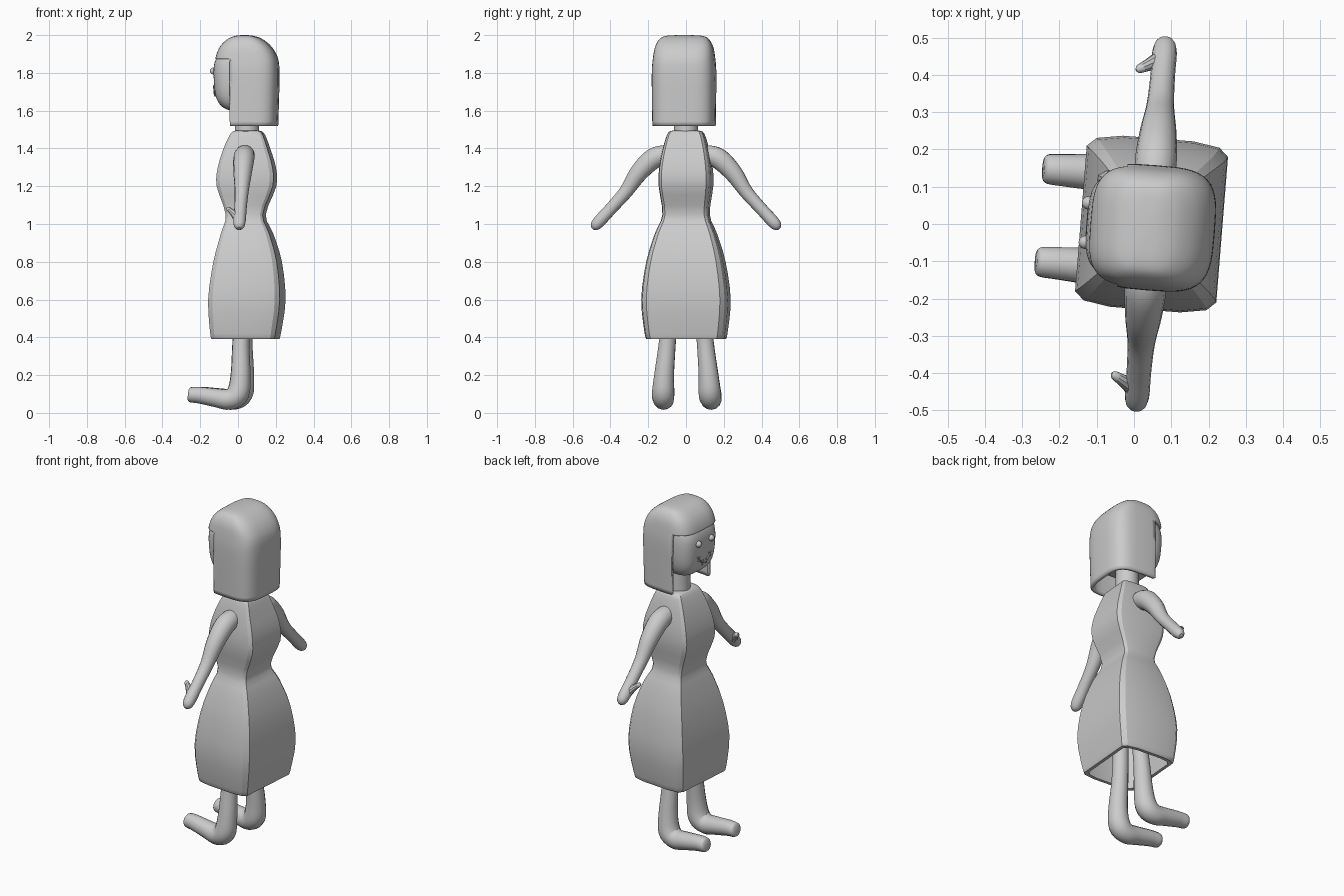
import bpy, bmesh, math
from mathutils import Matrix, Vector

if "Cube" in bpy.data.objects:
    bpy.data.objects.remove(bpy.data.objects["Cube"])

# The figure looks toward -x and is turned slightly about z
PLACE = Matrix.Translation((0.045, 0, 0)) @ Matrix.Rotation(math.radians(-4.6), 4, 'Z')
HEAD = Matrix.Translation((0, -0.01, 0)) @ PLACE


def finish(name, bm, place=PLACE, angle=35, thickness=0):
    bmesh.ops.recalc_face_normals(bm, faces=bm.faces)
    me = bpy.data.meshes.new(name)
    bm.to_mesh(me)
    bm.free()
    ob = bpy.data.objects.new(name, me)
    bpy.context.collection.objects.link(ob)
    ob.matrix_world = place
    if thickness:
        m = ob.modifiers.new("shell", 'SOLIDIFY')
        m.thickness, m.offset = thickness, -1
    bpy.ops.object.select_all(action='DESELECT')
    bpy.context.view_layer.objects.active = ob
    ob.select_set(True)
    bpy.ops.object.shade_smooth_by_angle(angle=math.radians(angle))
    return ob


def spline(rows, steps):
    """Catmull-Rom smoothing of a list of tuples."""
    vs = [Vector(r) for r in rows]
    out = []
    for i in range(len(vs) - 1):
        p0, p1, p2, p3 = vs[max(i - 1, 0)], vs[i], vs[i + 1], vs[min(i + 2, len(vs) - 1)]
        for k in range(steps):
            t = k / steps
            out.append(0.5 * (2 * p1 + (p2 - p0) * t + (2 * p0 - 5 * p1 + 4 * p2 - p3) * t * t
                              + (3 * p1 - p0 - 3 * p2 + p3) * t ** 3))
    return out + [vs[-1]]


def skin(bm, loops, cap_start=True, cap_end=True):
    rings = [[bm.verts.new(p) for p in loop] for loop in loops]
    n = len(rings[0])
    for a, b in zip(rings, rings[1:]):
        for i in range(n):
            bm.faces.new((a[i], a[(i + 1) % n], b[(i + 1) % n], b[i]))
    if cap_start:
        bm.faces.new(rings[0])
    if cap_end:
        bm.faces.new(rings[-1])


def loft(section, rows, cap_start=True, cap_end=True):
    """rows: z, half depth, half width, centre x"""
    bm = bmesh.new()
    skin(bm, [[(c + a * s, b * t, z) for s, t in section] for z, a, b, c in rows], cap_start, cap_end)
    return bm


def tube(bm, rows, steps=5, sides=14):
    """rows: x, y, z, radius"""
    pts = spline(rows, steps)
    ref, loops = Vector((1, 0, 0)), []
    side = None
    for i, p in enumerate(pts):
        d = (pts[min(i + 1, len(pts) - 1)] - pts[max(i - 1, 0)]).to_3d().normalized()
        if side is None:
            side = ref if abs(d.x) < 0.9 else Vector((0, 1, 0))
        side = (side - d * side.dot(d)).normalized()
        up = d.cross(side)
        loops.append([p.to_3d() + p[3] * (math.cos(w) * side + math.sin(w) * up)
                      for w in (2 * math.pi * k / sides for k in range(sides))])
    skin(bm, loops)


def superellipse(n, power):
    out = []
    for i in range(n):
        w = 2 * math.pi * i / n
        c, s = math.cos(w), math.sin(w)
        out.append((math.copysign(abs(c) ** (2 / power), c), math.copysign(abs(s) ** (2 / power), s)))
    return out


ROUND = superellipse(24, 2)
SOFT_BOX = superellipse(48, 3.6)
quarter = [(1, 0), (1, .85), (.87, .95), (.5, 1), (0, 1)]
half = quarter + [(-s, t) for s, t in quarter[-2::-1]]
PANELS = half + [(s, -t) for s, t in half[-2:0:-1]]

# Dress: outer wall, with a hem folding up into a hollow inside
outer = spline([(.39, .165, .203, -.005), (.42, .173, .213, -.005), (.6, .190, .230, .002),
                (.8, .168, .204, .006), (.95, .128, .160, .003), (1.05, .098, .122, -.004),
                (1.2, .149, .139, 0), (1.3, .145, .136, .002), (1.4, .116, .118, .002),
                (1.47, .088, .098, .005), (1.49, .072, .085, .005)], 3)
inner = [(.93, .112, .142, .003), (.8, .150, .186, .006), (.6, .172, .212, .002), (.39, .147, .185, -.005)]
finish("dress", loft(PANELS, inner + [tuple(r) for r in outer] + [(1.495, .055, .065, .005)]), angle=28)

# Neck
finish("neck", loft(ROUND, [(1.44, .066, .066, .003), (1.5, .064, .064, .003), (1.66, .06, .06, .003)]))

# Head
finish("head", loft(SOFT_BOX, spline([(1.6, .07, .06, -.005), (1.615, .115, .10, -.005),
                                     (1.66, .150, .130, -.005), (1.74, .164, .145, -.005),
                                     (1.85, .163, .145, -.005), (1.93, .125, .125, 0)], 4)), HEAD)

# Hair: a rounded box shell with a window cut for the face
hair = loft(SOFT_BOX, spline([(1.52, .160, .165, .005), (1.65, .164, .167, .005), (1.8, .169, .168, .003),
                              (1.88, .162, .162, .001), (1.94, .133, .151, -.004), (1.98, .088, .128, -.008),
                              (1.996, .045, .095, -.010), (2.0, .012, .03, -.010)], 4), cap_start=False)
for co, no in (((-.076, 0, 0), (1, 0, 0)), ((0, 0, 1.875), (0, 0, 1))):
    bmesh.ops.bisect_plane(hair, geom=hair.verts[:] + hair.edges[:] + hair.faces[:], plane_co=co, plane_no=no)
window = [f for f in hair.faces if f.calc_center_median().x < -.076 and f.calc_center_median().z < 1.875]
bmesh.ops.delete(hair, geom=window, context='FACES')
finish("hair", hair, HEAD, thickness=.018)

# Eyes
eyes = bmesh.new()
for s in (-1, 1):
    bmesh.ops.create_uvsphere(eyes, u_segments=14, v_segments=10, radius=.018,
                              matrix=Matrix.Translation((-.172, s * .053, 1.81)))
finish("eyes", eyes, HEAD)

# Stitched smile
smile = bmesh.new()
tube(smile, [(-.168, y, 1.685 + 16 * y * y, .005) for y in (-.055, -.03, 0, .03, .055)], 3, 8)
for y in (-.045, -.015, .015, .045):
    z = 1.685 + 16 * y * y
    tube(smile, [(-.169, y - y * .15, z + .014, .004), (-.167, y + y * .15, z - .014, .004)], 1, 6)
finish("smile", smile, HEAD)

for s, side in ((-1, "right"), (1, "left")):
    # Arm with mitten hand and thumb
    arm = bmesh.new()
    tube(arm, [(0, s * y, z, r) for y, z, r in ((.09, 1.37, .05), (.17, 1.348, .056), (.25, 1.272, .049),
                                                (.32, 1.17, .037), (.40, 1.08, .033), (.46, 1.015, .033),
                                                (.485, .988, .026), (.497, .976, .010))])
    tube(arm, [(-.01, s * .44, 1.03, .026), (-.04, s * .425, 1.062, .017),
               (-.064, s * .412, 1.08, .012), (-.072, s * .408, 1.085, .004)], 3, 10)
    finish(side + "_arm", arm)

    # Leg and bent foot
    leg = bmesh.new()
    tube(leg, [(x, s * y, z, r) for x, y, z, r in ((-.015, .085, .75, .042), (-.018, .09, .5, .043),
                                                   (-.022, .103, .35, .046), (-.022, .118, .2, .053),
                                                   (-.035, .124, .105, .060), (-.082, .126, .072, .056),
                                                   (-.15, .126, .08, .050), (-.24, .125, .094, .044),
                                                   (-.287, .125, .096, .040), (-.299, .125, .097, .028))], 4)
    finish(side + "_leg", leg)
